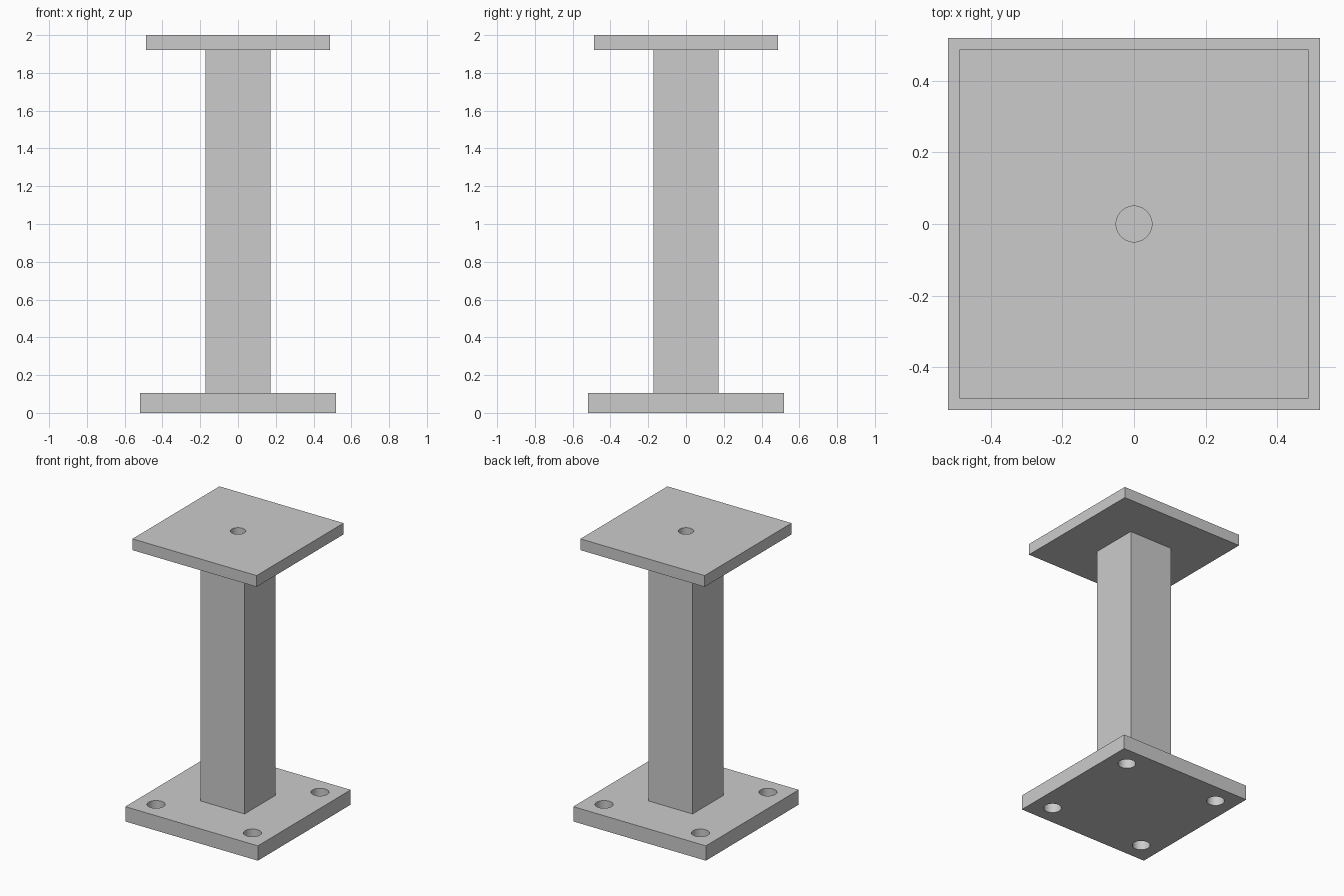
import bpy
import math

default = bpy.data.objects.get("Cube")
if default:
    bpy.data.objects.remove(default, do_unlink=True)

# Single grey metal material
grey = bpy.data.materials.new("grey_metal")
grey.use_nodes = True
colour = (0.6, 0.6, 0.6, 1)
grey.diffuse_color = colour
grey.node_tree.nodes["Principled BSDF"].inputs["Base Color"].default_value = colour


def block(name, half, bottom, top):
    """Square block standing between two heights."""
    bpy.ops.mesh.primitive_cube_add(size=1, location=(0, 0, (bottom + top) / 2))
    ob = bpy.context.object
    ob.name = name
    ob.scale = (half * 2, half * 2, top - bottom)
    bpy.ops.object.transform_apply(location=True, rotation=False, scale=True)
    ob.data.materials.append(grey)
    return ob


def drill(ob, radius, x, y, z):
    """Cut a vertical round hole right through a plate."""
    bpy.ops.mesh.primitive_cylinder_add(vertices=48, radius=radius, depth=0.3, location=(x, y, z))
    cutter = bpy.context.object
    cutter.name = "hole_cutter"
    cutter.hide_render = True
    cutter.data.materials.append(grey)
    mod = ob.modifiers.new("hole", 'BOOLEAN')
    mod.operation = 'DIFFERENCE'
    mod.solver = 'EXACT'
    mod.object = cutter
    bpy.ops.object.select_all(action='DESELECT')
    bpy.context.view_layer.objects.active = ob
    ob.select_set(True)
    bpy.ops.object.modifier_apply(modifier=mod.name)
    bpy.data.objects.remove(cutter, do_unlink=True)


# Base plate with four corner bolt holes
base = block("base_plate", 0.52, 0, 0.105)
for sx in (-1, 1):
    for sy in (-1, 1):
        drill(base, 0.058, sx * 0.378, sy * 0.378, 0.05)

# Square post between the plates
post = block("post", 0.172, 0.105, 1.92)

# Top plate with one centre hole
cap = block("top_plate", 0.487, 1.92, 2)
drill(cap, 0.05, 0, 0, 1.96)

# Smooth hole walls, sharp plate edges
for plate in (base, cap):
    bpy.ops.object.select_all(action='DESELECT')
    bpy.context.view_layer.objects.active = plate
    plate.select_set(True)
    bpy.ops.object.shade_smooth_by_angle(angle=math.radians(30))
